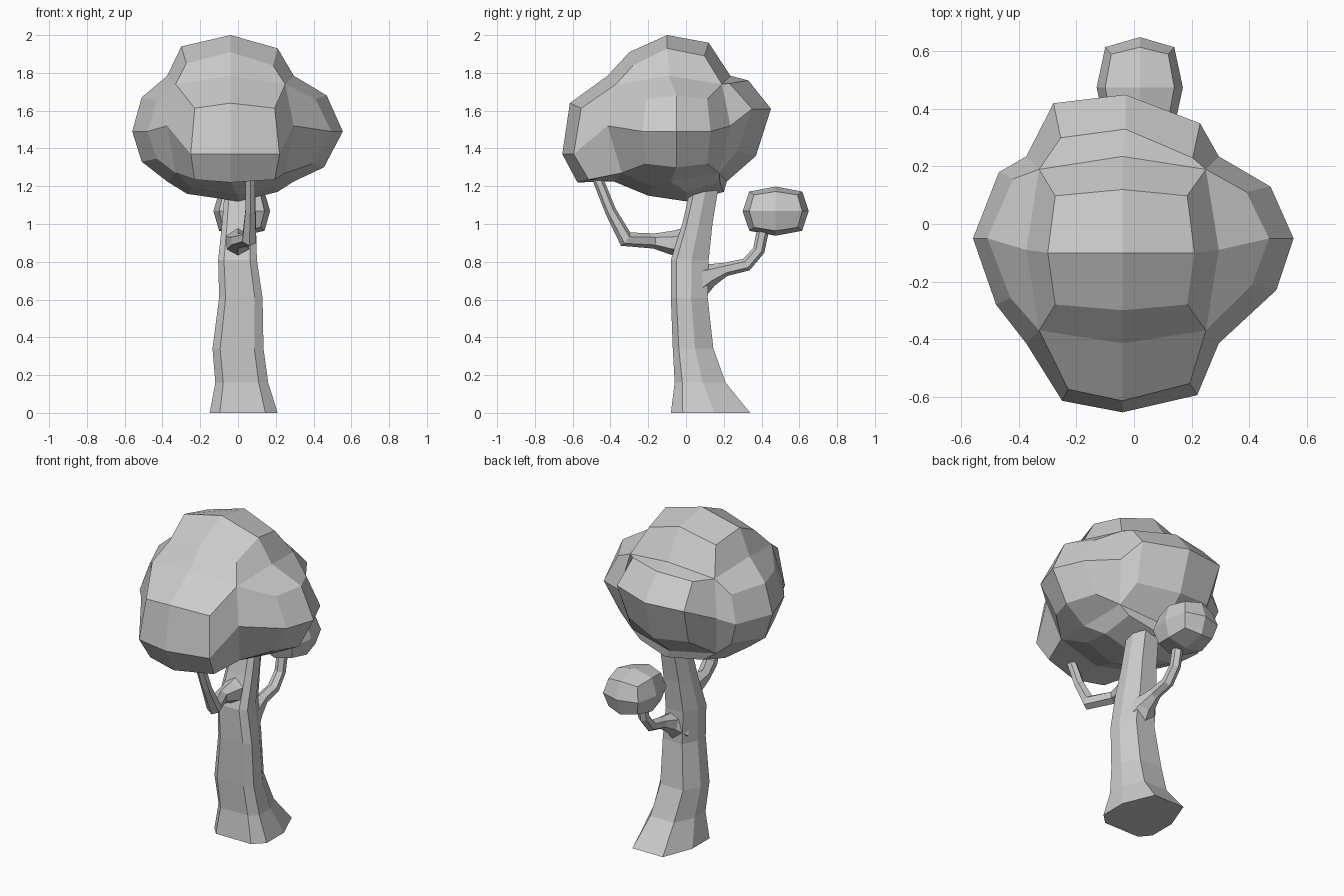
import bpy, bmesh, math
from itertools import product
from mathutils import Vector

cube = bpy.data.objects.get("Cube")
if cube:
    bpy.data.objects.remove(cube)

grey = bpy.data.materials.new("plain grey")
grey.use_nodes = True
GREY = (0.6, 0.6, 0.6, 1)
grey.diffuse_color = GREY
grey.node_tree.nodes["Principled BSDF"].inputs["Base Color"].default_value = GREY


def finish(bm, name):
    bmesh.ops.recalc_face_normals(bm, faces=bm.faces[:])
    mesh = bpy.data.meshes.new(name)
    bm.to_mesh(mesh)
    bm.free()
    mesh.materials.append(grey)
    obj = bpy.data.objects.new(name, mesh)
    bpy.context.collection.objects.link(obj)
    return obj


def loft(rings, name):
    """Skin a list of equal-sided point rings and close both ends."""
    bm = bmesh.new()
    rows = [[bm.verts.new(p) for p in ring] for ring in rings]
    n = len(rows[0])
    for low, high in zip(rows, rows[1:]):
        for i in range(n):
            k = (i + 1) % n
            bm.faces.new((low[i], low[k], high[k], high[i]))
    bm.faces.new(rows[0][::-1])
    bm.faces.new(rows[-1])
    return finish(bm, name)


def branch(path, name, sides=6):
    """Tapered limb along (x, y, z, radius) points."""
    pts = [Vector(p[:3]) for p in path]
    rings = []
    for i, p in enumerate(pts):
        tangent = (pts[min(i + 1, len(pts) - 1)] - pts[max(i - 1, 0)]).normalized()
        side = Vector((1, 0, 0))
        side = (side - tangent * side.dot(tangent)).normalized()
        up = tangent.cross(side)
        angles = [math.tau * (k + 0.5) / sides for k in range(sides)]
        rings.append([p + path[i][3] * (side * math.cos(a) + up * math.sin(a))
                      for a in angles])
    return loft(rings, name)


# Trunk: chamfered section, each level as (z, x min, x max, y min, y max)
section = [(.15, 0), (.82, 0), (1, .15), (1, .55), (.78, 1), (.2, 1), (0, .55), (0, .15)]
levels = [
    (0, -.15, .21, -.08, .34),
    (.16, -.12, .16, -.06, .21),
    (.34, -.135, .135, -.07, .145),
    (.61, -.10, .13, -.08, .115),
    (.81, -.105, .10, -.08, .12),
    (1.0, -.085, .095, -.02, .14),
    (1.3, -.06, .09, .05, .19),
]
loft([[(xa + u * (xb - xa), ya + v * (yb - ya), z) for u, v in section]
      for z, xa, xb, ya, yb in levels], "trunk")

# Branches
branch([(0, .02, .90, .09), (0, -.07, .90, .065), (0, -.17, .91, .04),
        (.06, -.32, .92, .043), (.065, -.40, 1.07, .03), (.065, -.48, 1.27, .028)],
       "front_branch")
branch([(.01, .06, .70, .10), (.02, .13, .73, .06), (.02, .21, .76, .036),
        (.02, .32, .785, .035), (.02, .385, .86, .032), (.02, .41, .98, .032)],
       "back_branch")

# Crown: a box whose six sides swell into lobes.
# lobe: (axis, sign): (u positions, v positions, depth, u drops, v drops)
lobes = {
    (0, 1): ((-.23, -.05, .13), (1.30, 1.49, 1.68), .555, (.06, 0, .08), (.10, 0, .085)),
    (0, -1): ((-.28, -.05, .18), (1.33, 1.49, 1.67), -.56, (.08, 0, .09), (.05, 0, .05)),
    (1, 1): ((-.28, -.03, .23), (1.36, 1.61, 1.76), .45, (.03, 0, .10), (.08, 0, .12)),
    (1, -1): ((-.25, -.04, .22), (1.22, 1.37, 1.64), -.655, (.04, 0, .06), (.08, 0, .04)),
    (2, 1): ((-.30, -.04, .21), (-.30, -.10, .12), 2.0, (.06, 0, .07), (.09, 0, .04)),
    (2, -1): ((-.27, 0, .21), (-.20, 0, .20), 1.12, (.04, 0, .05), (.03, 0, .05)),
}
box = ((-.33, -.04, .25), (-.37, -.09, .19), (1.27, 1.52, 1.74))
bm = bmesh.new()
base = {}
for key in product((-1, 0, 1), repeat=3):
    zeros = key.count(0)
    if zeros < 2:
        co = [box[a][s + 1] + .045 * s * zeros for a, s in enumerate(key)]
        if key[2] < 0:
            co[1] *= .92
        base[key] = bm.verts.new(co)
rim = [(-1, -1), (0, -1), (1, -1), (1, 0), (1, 1), (0, 1), (-1, 1), (-1, 0)]
for (axis, sign), (us, vs, depth, du, dv) in lobes.items():
    cap = {}
    for i, j in product((-1, 0, 1), repeat=2):
        pull = .9 if i and j else 1
        co = [us[1] + pull * (us[i + 1] - us[1]), vs[1] + pull * (vs[j + 1] - vs[1])]
        co.insert(axis, depth - sign * (du[i + 1] + dv[j + 1]))
        cap[i, j] = bm.verts.new(co)
    for i, j in product((-1, 0), repeat=2):
        bm.faces.new((cap[i, j], cap[i + 1, j], cap[i + 1, j + 1], cap[i, j + 1]))
    outer = []
    for spot in rim:
        key = list(spot)
        key.insert(axis, sign)
        outer.append(base[tuple(key)])
    for k in range(8):
        n = (k + 1) % 8
        bm.faces.new((outer[k], outer[n], cap[rim[n]], cap[rim[k]]))
finish(bm, "crown")

# Small leaf clump on the back branch
bm = bmesh.new()
bmesh.ops.create_cube(bm, size=2)
bmesh.ops.subdivide_edges(bm, edges=bm.edges[:], cuts=1, use_grid_fill=True)
for v in bm.verts:
    corners = sum(abs(c) > .5 for c in v.co)
    v.co *= (1, .8, .66)[corners - 1]
    v.co = Vector((.02 + v.co.x * .15, .475 + v.co.y * .175, 1.068 + v.co.z * .13))
finish(bm, "small_leaf_clump")
